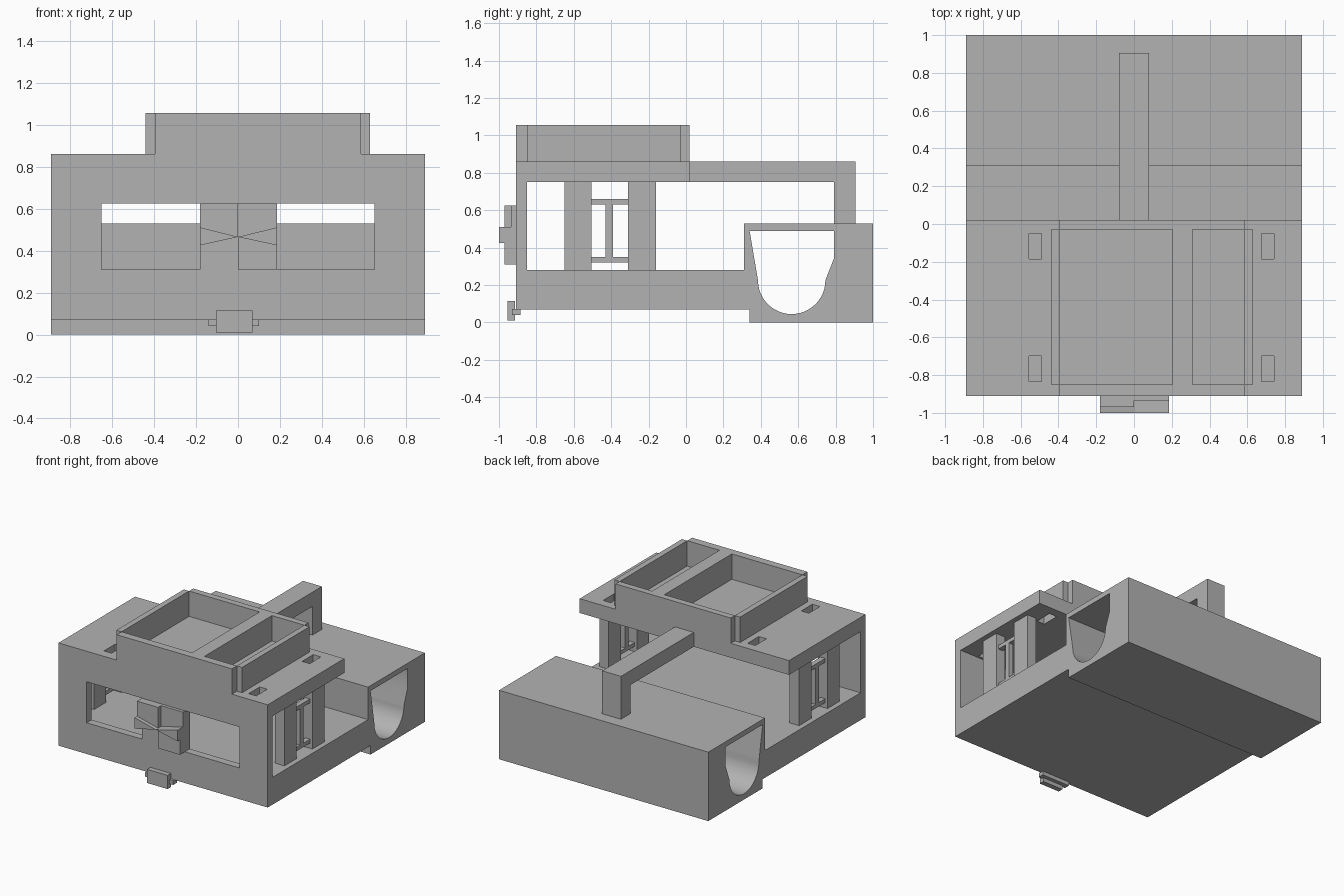
import bpy, bmesh, math
from mathutils import Vector

old = bpy.data.objects.get("Cube")
if old:
    bpy.data.objects.remove(old)

grey = bpy.data.materials.new("plain_grey")
grey.use_nodes = True
grey.diffuse_color = (0.45, 0.45, 0.45, 1)
grey.node_tree.nodes["Principled BSDF"].inputs["Base Color"].default_value = (0.45, 0.45, 0.45, 1)


def prism(name, points, start, direction):
    """Extrude a closed outline of 3D points."""
    bm = bmesh.new()
    face = bm.faces.new([bm.verts.new(Vector(p) + Vector(start)) for p in points])
    ext = bmesh.ops.extrude_face_region(bm, geom=[face])
    moved = [v for v in ext["geom"] if isinstance(v, bmesh.types.BMVert)]
    bmesh.ops.translate(bm, verts=moved, vec=direction)
    bmesh.ops.recalc_face_normals(bm, faces=bm.faces)
    mesh = bpy.data.meshes.new(name)
    bm.to_mesh(mesh)
    bm.free()
    mesh.materials.append(grey)
    obj = bpy.data.objects.new(name, mesh)
    bpy.context.scene.collection.objects.link(obj)
    return obj


def box(name, x, y, z):
    pts = [(x[0], y[0], z[0]), (x[1], y[0], z[0]), (x[1], y[1], z[0]), (x[0], y[1], z[0])]
    return prism(name, pts, (0, 0, 0), (0, 0, z[1] - z[0]))


def side_prism(name, outline, x):
    return prism(name, [(0, y, z) for y, z in outline], (x[0], 0, 0), (x[1] - x[0], 0, 0))


def cut(obj, cutter):
    cutter.hide_render = True
    mod = obj.modifiers.new("cut", "BOOLEAN")
    mod.operation = "DIFFERENCE"
    mod.solver = "EXACT"
    mod.object = cutter
    bpy.context.view_layer.objects.active = obj
    bpy.ops.object.modifier_apply(modifier=mod.name)
    bpy.data.objects.remove(cutter)


# Main body: base, front wall, roof and rear block as one side profile
body = side_prism("body", [
    (-0.91, 0.07), (0.34, 0.07), (0.34, 0), (1, 0), (1, 0.53), (0.31, 0.53),
    (0.31, 0.28), (-0.85, 0.28), (-0.85, 0.75), (0.02, 0.75), (0.02, 0.86),
    (-0.91, 0.86)], (-0.89, 0.89))

# U-shaped tunnel through the rear block
arc = [(0.565 + 0.18 * math.cos(a), 0.225 + 0.18 * math.sin(a))
       for a in (-math.pi * i / 24 for i in range(25))]
cut(body, side_prism("tunnel_cutter",
                     [(0.34, 0.49), (0.79, 0.49), (0.79, 0.34)] + arc, (-1, 1)))

# Front window and the four roof slots
cut(body, box("window_cutter", (-0.65, 0.65), (-1, -0.8), (0.31, 0.625)))
for x in (-0.555, 0.675):
    for y in (-0.835, -0.185):
        cut(body, box("slot_cutter", (x, x + 0.065), (y, y + 0.135), (0.7, 0.9)))

# Rear arm over the block
side_arm = [(0.02, 0.75), (0.79, 0.75), (0.79, 0.53), (0.905, 0.53), (0.905, 0.86), (0.02, 0.86)]
side_prism("rear_arm", side_arm, (-0.08, 0.08))

# Roof tray with two compartments and notched corners
tray_z = (0.86, 1.055)
box("tray_front", (-0.395, 0.585), (-0.91, -0.85), tray_z)
box("tray_back", (-0.395, 0.585), (-0.03, 0.02), tray_z)
box("tray_divider", (0.205, 0.31), (-0.85, -0.03), tray_z)
for name, x in (("tray_right", -0.44), ("tray_left", 0.585)):
    box(name, (x, x + 0.045), (-0.85, -0.03), tray_z)

# Side posts with a small two-light frame between them
for label, s in (("left", 1), ("right", -1)):
    outer = sorted((s * 0.77, s * 0.85))
    inner = sorted((s * 0.79, s * 0.83))
    box(label + "_front_post", outer, (-0.65, -0.505), (0.28, 0.75))
    box(label + "_rear_post", outer, (-0.31, -0.16), (0.28, 0.75))
    box(label + "_top_rail", inner, (-0.505, -0.31), (0.63, 0.66))
    box(label + "_bottom_rail", inner, (-0.505, -0.31), (0.32, 0.35))
    box(label + "_mullion", inner, (-0.43, -0.39), (0.35, 0.63))

# Centre block in the window, stepped opposite ways on each half
box("centre_right_lower", (-0.18, 0), (-0.91, -0.85), (0.31, 0.465))
box("centre_right_upper", (-0.18, 0), (-0.97, -0.85), (0.465, 0.625))
box("centre_left_lower", (0, 0.185), (-0.97, -0.85), (0.31, 0.465))
box("centre_left_upper", (0, 0.185), (-0.935, -0.85), (0.465, 0.625))
for label, x in (("right", -0.18), ("left", 0.185)):
    prism(label + "_bow_wedge", [(0, 0, 0.465), (x, 0, 0.425), (x, 0, 0.51)],
          (0, -1, 0), (0, 0.1, 0))

# Low front catch
box("catch_plate", (-0.105, 0.07), (-0.955, -0.915), (0.01, 0.115))
box("catch_tab", (-0.14, 0.1), (-0.93, -0.885), (0.04, 0.072))

# Smooth the tunnel curve, keep the rest crisp
bpy.ops.object.select_all(action="DESELECT")
body.select_set(True)
bpy.context.view_layer.objects.active = body
bpy.ops.object.shade_smooth_by_angle(angle=math.radians(25))
